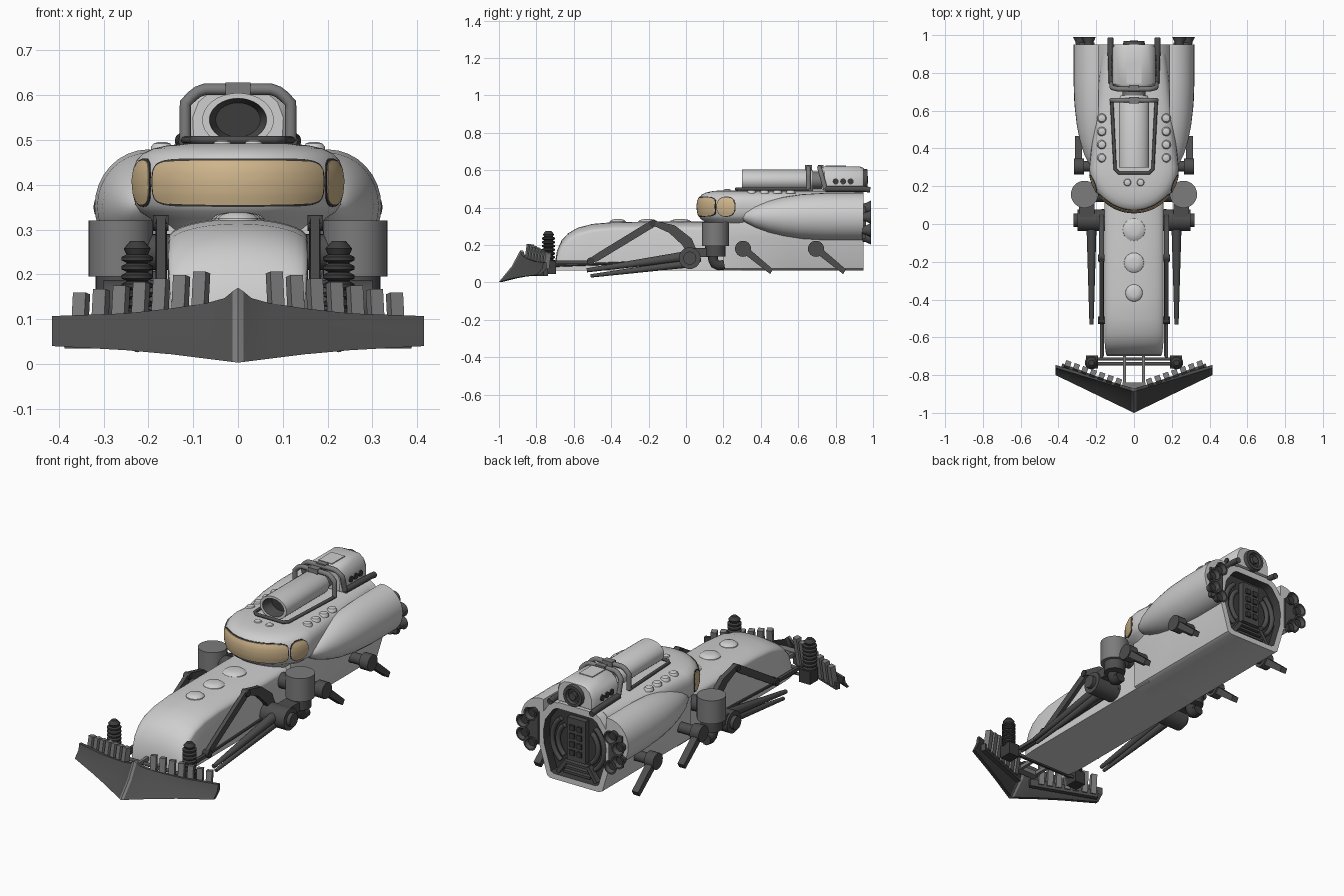
import bpy, bmesh, math
from math import sin, cos, pi, radians
from mathutils import Vector

if "Cube" in bpy.data.objects:
    bpy.data.objects.remove(bpy.data.objects["Cube"])

def material(name, c):
    m = bpy.data.materials.new(name)
    m.diffuse_color = (*c, 1)
    m.use_nodes = True
    m.node_tree.nodes["Principled BSDF"].inputs["Base Color"].default_value = m.diffuse_color
    return m

LIGHT = material("light grey", (0.62, 0.62, 0.62))
MID = material("mid grey", (0.2, 0.2, 0.2))
DARK = material("dark grey", (0.075, 0.075, 0.075))
BLACK = material("charcoal", (0.045, 0.045, 0.045))
TAN = material("tan glass", (0.62, 0.46, 0.26))

# ---------- helpers ----------
def finish(ob, angle=35):
    bpy.ops.object.select_all(action='DESELECT')
    ob.select_set(True)
    bpy.context.view_layer.objects.active = ob
    bpy.ops.object.shade_smooth_by_angle(angle=radians(angle))
    return ob

def loft(name, rings, mats, seg_mat=None, cap_mat=(0, 0)):
    """Skin closed rings of equal length; seg_mat gives material per segment."""
    bm = bmesh.new()
    vs = [[bm.verts.new(p) for p in r] for r in rings]
    n = len(vs[0])
    for i in range(len(vs) - 1):
        for j in range(n):
            k = (j + 1) % n
            f = bm.faces.new((vs[i][j], vs[i][k], vs[i + 1][k], vs[i + 1][j]))
            f.material_index = seg_mat[i] if seg_mat else 0
    bm.faces.new(vs[0]).material_index = cap_mat[0]
    bm.faces.new(vs[-1]).material_index = cap_mat[1]
    bmesh.ops.recalc_face_normals(bm, faces=bm.faces)
    me = bpy.data.meshes.new(name)
    bm.to_mesh(me)
    bm.free()
    for m in (mats if isinstance(mats, list) else [mats]):
        me.materials.append(m)
    ob = bpy.data.objects.new(name, me)
    bpy.context.collection.objects.link(ob)
    return finish(ob)

def rev(name, p, q, prof, mats, seg=24, **kw):
    """Surface of revolution from p to q; prof is (fraction, radius)."""
    p, q = Vector(p), Vector(q)
    rot = (q - p).to_track_quat('Z', 'Y')
    rings = [[p + (q - p) * t + rot @ Vector((r * cos(2 * pi * k / seg), r * sin(2 * pi * k / seg), 0))
              for k in range(seg)] for t, r in prof]
    return loft(name, rings, mats, **kw)

def cyl(name, p, q, r, mat, r2=None, seg=24):
    return rev(name, p, q, [(0, r), (1, r if r2 is None else r2)], mat, seg)

def plate(name, pts, x0, x1, mat):
    return loft(name, [[(x, y, z) for y, z in pts] for x in (x0, x1)], mat)

def box(name, c, size, mat, rot=(0, 0, 0)):
    h = [v / 2 for v in size]
    sq = ((-1, -1), (1, -1), (1, 1), (-1, 1))
    ob = loft(name, [[(a * h[0], b * h[1], z * h[2]) for a, b in sq] for z in (-1, 1)], mat)
    ob.location, ob.rotation_euler = c, rot
    return ob

def tube(name, pts, r, mat):
    cu = bpy.data.curves.new(name, 'CURVE')
    cu.dimensions, cu.bevel_depth, cu.bevel_resolution, cu.use_fill_caps = '3D', r, 3, True
    sp = cu.splines.new('POLY')
    sp.points.add(len(pts) - 1)
    for a, b in zip(sp.points, pts):
        a.co = (*b, 1)
    cu.materials.append(mat)
    ob = bpy.data.objects.new(name, cu)
    bpy.context.collection.objects.link(ob)
    bpy.ops.object.select_all(action='DESELECT')
    ob.select_set(True)
    bpy.context.view_layer.objects.active = ob
    bpy.ops.object.convert(target='MESH')
    return finish(bpy.context.view_layer.objects.active, 50)

def interp(tab, v):
    for (a, p), (b, q) in zip(tab, tab[1:]):
        if v <= b:
            return p + (q - p) * max(0, v - a) / (b - a)
    return tab[-1][1]

def ellipse(cx, y, cz, rx, rz, n=32):
    return [(cx + rx * cos(2 * pi * k / n), y, cz + rz * sin(2 * pi * k / n)) for k in range(n)]

# ---------- front hull with rounded nose ----------
rings = []
for y, zt, w in [(-.7, .11, .143), (-.69, .17, .148), (-.665, .225, .152), (-.63, .263, .155), (-.58, .292, .156),
                 (-.5, .313, .156), (-.38, .323, .156), (-.1, .325, .156), (.3, .325, .156)]:
    rings.append([(-w, y, .065), (w, y, .065)] +
                 [(w * cos(a), y, zt - .045 + .045 * sin(a)) for a in [pi * k / 16 for k in range(17)]])
loft("front_hull", rings, LIGHT)

# ---------- rear hull: rounded octagon with recessed dark engine bay ----------
def octagon(y, w, s=1):
    half = [(.145, .065), (.165, .075), (w, .24), (w + .003, .32), (w - .01, .39), (.15, .465), (.125, .48)]
    pts = half + [(-x, z) for x, z in reversed(half)]
    return [(x * s, y, .272 + (z - .272) * s) for x, z in pts]
loft("rear_hull", [octagon(.2, .17), octagon(.35, .2), octagon(.55, .214), octagon(.95, .214),
                   octagon(.95, .214, .86), octagon(.905, .214, .84)],
     [LIGHT, BLACK], [0, 0, 0, 0, 1], (0, 1))
box("bay_panel", (0, .922, .3), (.11, .03, .23), DARK)
for i in range(2):
    for j in range(4):
        box("bay_key", (-.022 + .044 * i, .94, .23 + .045 * j), (.028, .012, .028), BLACK)
for s in (1, -1):
    for r in (.09, .125):
        tube("bay_pipe", [(s * (.03 + r * cos(a)), .92, .275 + r * 1.1 * sin(a))
                          for a in [radians(-55 + 10 * k) for k in range(12)]], .013, DARK)
    box("bay_brace", (s * .09, .92, .135), (.02, .03, .09), DARK, (0, s * -.6, 0))
for k in range(3):
    box("bay_step", (0, .92, .115 + .025 * k), (.16 - .02 * k, .03, .012), DARK)

# ---------- cabin: stacked plan outlines ----------
INSET = [(.3, .065), (.325, .04), (.34, .018), (.355, .008), (.38, .002), (.41, 0), (.435, .003), (.455, .011),
         (.47, .025), (.481, .048), (.488, .08), (.492, .12)]
def cabin_pt(phi, z, off=0):
    d = interp(INSET, z) - off
    return ((.237 - d) * sin(phi), .3 - (.24 - d) * cos(phi), z)
rings = []
for z, d in INSET:
    front = [cabin_pt(radians(a), z) for a in range(-90, 91, 5)]
    rings.append(front + [(.205 - d, .6, z), (.172 - d, .9, z), (-.172 + d, .9, z), (-.205 + d, .6, z)])
loft("cabin", rings, LIGHT)
box("cabin_tail", (0, .92, .478), (.2, .06, .014), LIGHT)

# windows: thin plates following the cabin, with dark surrounds
def window(name, a0, a1, z0, z1, off, mat, power):
    zc, h, cols = (z0 + z1) / 2, (z1 - z0) / 2, []
    for k in range(41):
        u = -cos(pi * k / 40)
        hh = h * max(.02, (1 - abs(u) ** power)) ** (1 / power)
        phi = radians((a0 + a1) / 2 + (a1 - a0) / 2 * u)
        zs = [zc + hh * (-1 + r / 5) for r in range(11)]
        cols.append([cabin_pt(phi, z, off) for z in zs] + [cabin_pt(phi, z, off - .006) for z in reversed(zs)])
    loft(name, cols, mat)
for nm, a, b, p in [("front", -53, 53, 6), ("right", 56.5, 80.5, 2.6), ("left", -80.5, -56.5, 2.6)]:
    window(nm + "_window_surround", a - 1, b + 1, .351, .459, .002, BLACK, p)
    window(nm + "_window", a, b, .355, .455, .004, TAN, p)

# ---------- hatches and rivets ----------
DOME = [(0, 1), (.5, .95), (.85, .75), (1, .4)]
def dome(name, x, y, z, r, h):
    rev(name, (x, y, z), (x, y, z + h), [(t, r * k) for t, k in DOME], LIGHT)
for y, r in [(-.03, .062), (-.205, .055), (-.365, .047)]:
    dome("hull_hatch", 0, y, .312, r, .026)
for s in (1, -1):
    for y in (.35, .42, .49, .56):
        dome("cabin_rivet", s * .17, y, .475, .025, .02)
    dome("cabin_rivet", s * .035, .22, .48, .022, .02)

# ---------- top cannon tube, rails and engine ----------
tz = .545
loft("top_tube", [ellipse(0, .68, tz, .07, .052), ellipse(0, .66, tz, .08, .06), ellipse(0, .3, tz, .08, .06),
                  ellipse(0, .3, tz, .064, .048), ellipse(0, .36, tz, .05, .038)],
     [LIGHT, DARK, BLACK], [0, 0, 0, 1], (0, 2))
loft("tube_coupling", [ellipse(0, .66, tz, .06, .048), ellipse(0, .74, tz, .06, .048)], MID)
def engine_ring(y, s):
    half = [(.112, .49), (.115, .55), (.1, .59), (.07, .615), (.035, .62)]
    return [(x * s, y, .55 + (z - .55) * s) for x, z in half + [(-x, z) for x, z in reversed(half)]]
loft("top_engine", [engine_ring(.725, .88), engine_ring(.74, 1), engine_ring(.93, 1), engine_ring(.95, .88)], LIGHT)
box("engine_panel", (0, .8, .62), (.08, .11, .008), LIGHT)
rev("engine_nozzle", (0, .94, .55), (0, .97, .55), [(0, .06), (1, .055), (1, .04), (.5, .035)], [DARK, BLACK], cap_mat=(0, 1))
cyl("nozzle_hub", (0, .94, .55), (0, .972, .55), .02, DARK)
hoop = [(.118 * max(-1, min(1, 1.25 * cos(a))), .655, .5 + .113 * min(1, 1.2 * sin(a))) for a in
        [pi * k / 24 for k in range(25)]]
tube("front_hoop", hoop, .013, MID)
tube("rear_hoop", [(x, .715 + .03 * (.61 - z) / .11, z) for x, y, z in hoop], .013, MID)
box("hoop_clamp", (0, .655, .615), (.055, .035, .026), MID)
box("hoop_clamp", (0, .72, .615), (.055, .03, .026), MID)
tube("front_rail", [(-.118, .655, .5), (-.1, .29, .5), (-.08, .27, .5), (.08, .27, .5), (.1, .29, .5), (.118, .655, .5)],
     .009, DARK)
for s in (1, -1):
    tube("rear_rail", [(s * .118, .745, .5), (s * .125, .95, .5), (s * .125, .985, .495)], .016, DARK)
    for y in (.8, .84, .88):
        cyl("engine_port", (s * .1, y, .54), (s * .12, y, .54), .016, BLACK, seg=16)

# ---------- everything that exists on both sides ----------
for s in (1, -1):
    # side pods and their thrusters
    rings = []
    for y, t in [(.29, .03), (.32, .25), (.37, .46), (.44, .66), (.52, .82), (.62, .94), (.75, 1), (.95, 1)]:
        e = ellipse(.2, y, .352, .12 * t ** .8, .127 * t)
        rings.append([(s * max(x, .187), yy, z) for x, yy, z in e])
    loft("side_pod", rings, LIGHT)
    box("thruster_mount", (s * .25, .952, .32), (.08, .02, .17), DARK)
    for x, z in [(.24, .4), (.285, .35), (.285, .28), (.24, .24)]:
        rev("thruster", (s * x, .945, z), (s * x, .99, z), [(0, .022), (.4, .025), (1, .038), (1, .03), (.6, .02)],
            [DARK, BLACK], 16, cap_mat=(0, 1))
    # trailing legs
    for y in (.305, .695):
        cyl("leg_axle", (s * .15, y, .18), (s * .3, y, .18), .028, DARK)
        cyl("leg_hub", (s * .265, y, .18), (s * .318, y, .18), .043, DARK)
        plate("leg_paddle", [(y - .01, .165), (y + .015, .195), (y + .16, .07), (y + .145, .045)],
              s * .275, s * .312, DARK)
    # shoulder drum and elbow exhaust
    cyl("shoulder_drum", (s * .262, .157, .195), (s * .262, .157, .32), .072, MID, seg=32)
    cyl("drum_base", (s * .262, .157, .14), (s * .262, .157, .195), .055, DARK)
    cyl("drum_axle", (s * .14, .157, .25), (s * .25, .157, .25), .04, DARK)
    tube("elbow_exhaust", [(s * .262, .145, .15), (s * .262, .145, .12), (s * .262, .155, .1), (s * .262, .175, .09),
                           (s * .262, .205, .095)], .028, BLACK)
    # arm joint and twin lances
    cyl("arm_joint", (s * .15, .02, .13), (s * .3, .02, .13), .058, DARK, seg=32)
    cyl("joint_cap", (s * .3, .02, .13), (s * .32, .02, .13), .035, DARK)
    box("joint_bracket", (s * .25, .08, .16), (.08, .09, .05), DARK)
    cyl("upper_lance", (s * .225, 0, .14), (s * .225, -.53, .065), .027, DARK, .011, 12)
    cyl("lower_lance", (s * .225, 0, .1), (s * .225, -.51, .035), .022, DARK, .009, 12)
    # lifting linkage
    plate("linkage_elbow", [(-.2, .315), (-.18, .333), (-.06, .305), (.03, .235), (.06, .165), (.01, .15), (-.02, .2),
                            (-.09, .265)], s * .158, s * .184, DARK)
    plate("linkage_arm", [(-.52, .1), (-.52, .125), (-.46, .165), (-.19, .33), (-.165, .3), (-.47, .115)],
          s * .162, s * .182, DARK)
    cyl("linkage_pin", (s * .155, -.18, .315), (s * .19, -.18, .315), .018, BLACK, seg=16)
    cyl("linkage_pin", (s * .155, -.51, .113), (s * .19, -.51, .113), .02, BLACK, seg=16)
    box("push_rod", (s * .172, -.61, .108), (.016, .2, .018), DARK)
    cyl("side_rod", (s * .165, -.7, .09), (s * .165, .08, .12), .007, DARK, seg=8)
    # spring mounts
    box("spring_mount", (s * .222, -.73, .08), (.065, .07, .07), BLACK)
    prof = [(0, .022)]
    for k in range(7):
        t = .03 + k * .115
        prof += [(t, .024), (t + .03, .035), (t + .075, .035), (t + .105, .024)]
    rev("spring", (s * .225, -.735, .1), (s * .225, -.735, .275), prof + [(.9, .03), (1, .015)], BLACK, 20)
    # plow teeth and frame
    for i in range(7):
        x, top = .085 + .0445 * i, .205 - .0078 * i
        box("plow_tooth", (s * x, -.843 + .36 * (x - .085), (top + .05) / 2), (.03, .03, top - .05), MID,
            (-.15, 0, s * .35))
    box("plow_backing", (s * .21, -.815, .055), (.37, .025, .04), DARK, (0, 0, s * .36))
    box("tow_beam", (s * .05, -.78, .1), (.016, .2, .02), MID)
cyl("cross_bar", (-.22, -.74, .09), (.22, -.74, .09), .01, DARK, seg=12)
cyl("cross_bar", (-.22, -.715, .075), (.22, -.715, .075), .008, DARK, seg=12)
box("tow_plate", (0, -.86, .1), (.12, .04, .025), MID)

# ---------- V-shaped plow blade ----------
TOP = [(0, .17), (.012, .162), (.03, .147), (.07, .136), (.15, .124), (.25, .113), (.415, .107)]
keys = [-x for x, _ in reversed(TOP)] + [x for x, _ in TOP[1:]]
rings = []
for x in keys:
    a = abs(x)
    t = a / .415
    zb, zt = interp([(0, .003), (.2, .028), (.415, .04)], a), interp(TOP, a)
    yb, yt = -1 + .2 * t, -.887 + .125 * t
    rings.append([(x, yb, zb), (x, (yb + yt) / 2 + .012, (zb + zt) / 2), (x, yt, zt), (x, yt + .016, zt),
                  (x, (yb + yt) / 2 + .035, (zb + zt) / 2), (x, yb + .02, zb)])
loft("plow_blade", rings, [DARK, MID], [1 if abs(a + b) < .03 else 0 for a, b in zip(keys, keys[1:])])
